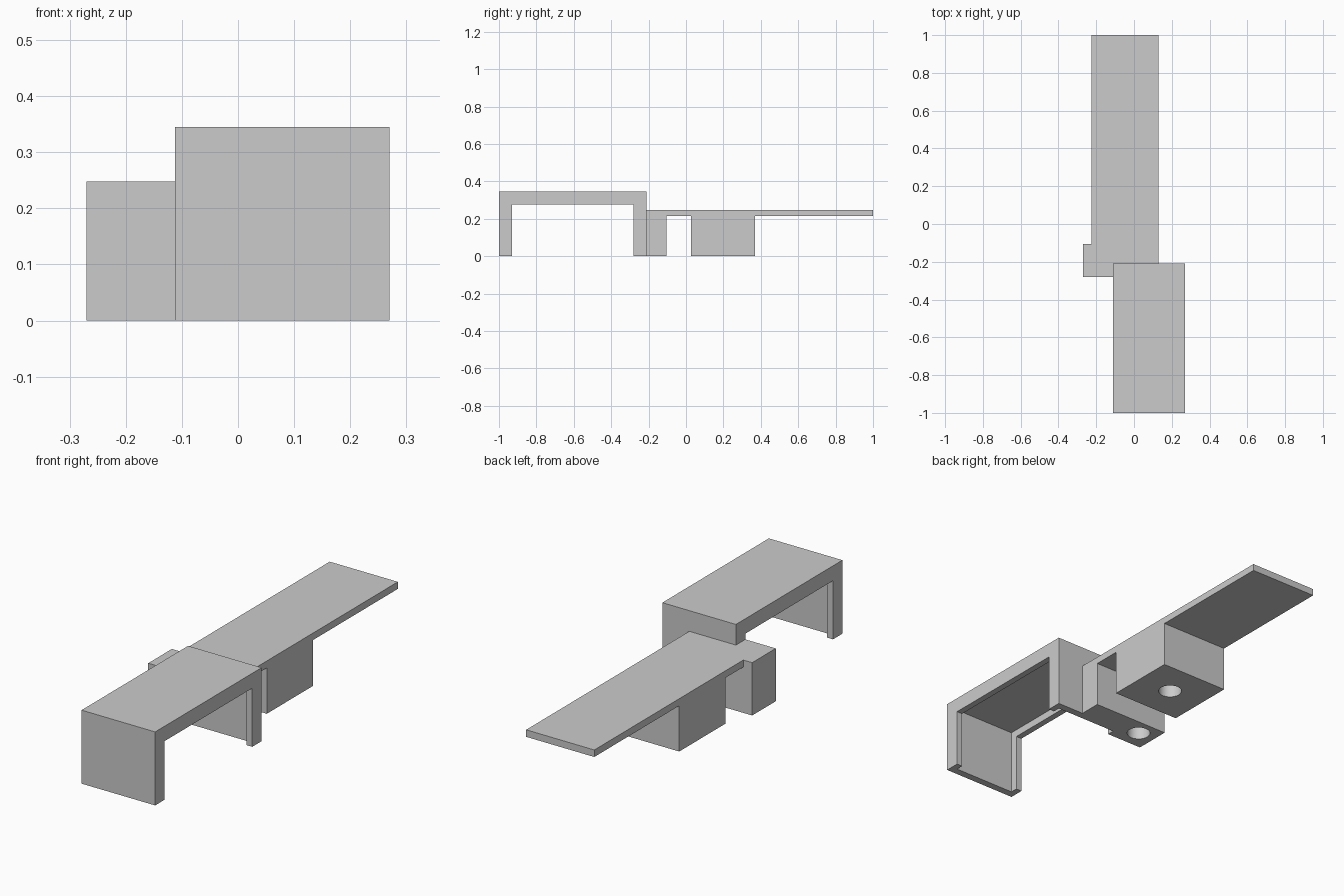
import bpy
import bmesh
import math
from mathutils import Matrix, Vector

if "Cube" in bpy.data.objects:
    bpy.data.objects.remove(bpy.data.objects["Cube"], do_unlink=True)

grey = bpy.data.materials.new("plain grey")
grey.use_nodes = True
colour = (0.6, 0.6, 0.6, 1)
grey.diffuse_color = colour
grey.node_tree.nodes["Principled BSDF"].inputs["Base Color"].default_value = colour


def add_object(name, bm):
    bmesh.ops.recalc_face_normals(bm, faces=bm.faces)
    mesh = bpy.data.meshes.new(name)
    bm.to_mesh(mesh)
    bm.free()
    mesh.materials.append(grey)
    obj = bpy.data.objects.new(name, mesh)
    bpy.context.scene.collection.objects.link(obj)
    return obj


def prism(name, points, axis, low, high):
    """Extrude an outline along x (points are y, z) or z (points are x, y)."""
    bm = bmesh.new()
    if axis == "x":
        corners = [(low, a, b) for a, b in points]
        step = Vector((high - low, 0, 0))
    else:
        corners = [(a, b, low) for a, b in points]
        step = Vector((0, 0, high - low))
    face = bm.faces.new([bm.verts.new(c) for c in corners])
    result = bmesh.ops.extrude_face_region(bm, geom=[face])
    moved = [v for v in result["geom"] if isinstance(v, bmesh.types.BMVert)]
    bmesh.ops.translate(bm, verts=moved, vec=step)
    return add_object(name, bm)


def box(name, x, y, z):
    outline = [(x[0], y[0]), (x[1], y[0]), (x[1], y[1]), (x[0], y[1])]
    return prism(name, outline, "z", *z)


def cylinder(name, x, y, radius, low, high):
    bm = bmesh.new()
    bmesh.ops.create_cone(bm, cap_ends=True, segments=48, radius1=radius,
                          radius2=radius, depth=high - low,
                          matrix=Matrix.Translation((x, y, (low + high) / 2)))
    return add_object(name, bm)


def combine(target, other, operation):
    mod = target.modifiers.new(operation.lower(), "BOOLEAN")
    mod.operation = operation
    mod.solver = "EXACT"
    mod.object = other
    bpy.context.view_layer.objects.active = target
    bpy.ops.object.modifier_apply(modifier=mod.name)
    bpy.data.objects.remove(other, do_unlink=True)


# Arched cover: open at both sides and below
left, right = 0.27, -0.112
front, back = -1.0, -0.21
height, rim, lip = 0.345, 0.07, 0.03
arch = [(front, 0), (front, height), (back, height), (back, 0),
        (back - rim, 0), (back - rim, height - rim),
        (front + rim, height - rim), (front + rim, 0)]
cover = prism("arched_cover", arch, "x", right, left)

# Shallow recess inside the cover, leaving a lip along each side
wall = rim / 2
recess = box("recess_cutter", (right + lip, left - lip),
             (front + wall, back - wall), (-0.1, height - wall))
combine(cover, recess, "DIFFERENCE")

# Long plate, with a wider stepped end that hooks around the cover
plate_left, plate_right, foot_right = 0.13, -0.224, -0.27
plate_low, plate_top, foot_back = 0.215, 0.248, -0.105
hook = [(plate_left, back), (plate_left, foot_back), (foot_right, foot_back),
        (foot_right, back - rim), (right, back - rim), (right, back)]
arm = prism("plate_arm", hook, "z", 0, plate_top)
plate = box("long_plate", (plate_right, plate_left), (-0.15, 1), (plate_low, plate_top))
combine(arm, plate, "UNION")

# Square mounting block below the plate
block = box("mounting_block", (plate_right, plate_left), (0.028, 0.37), (0, 0.23))
combine(arm, block, "UNION")

# Blind round holes in the undersides
for x, y in ((-0.046, 0.2), (-0.182, -0.185)):
    combine(arm, cylinder("hole_cutter", x, y, 0.052, -0.1, 0.18), "DIFFERENCE")

# Smooth hole walls, sharp edges elsewhere
bpy.ops.object.select_all(action="DESELECT")
arm.select_set(True)
bpy.context.view_layer.objects.active = arm
bpy.ops.object.shade_smooth_by_angle(angle=math.radians(30))
